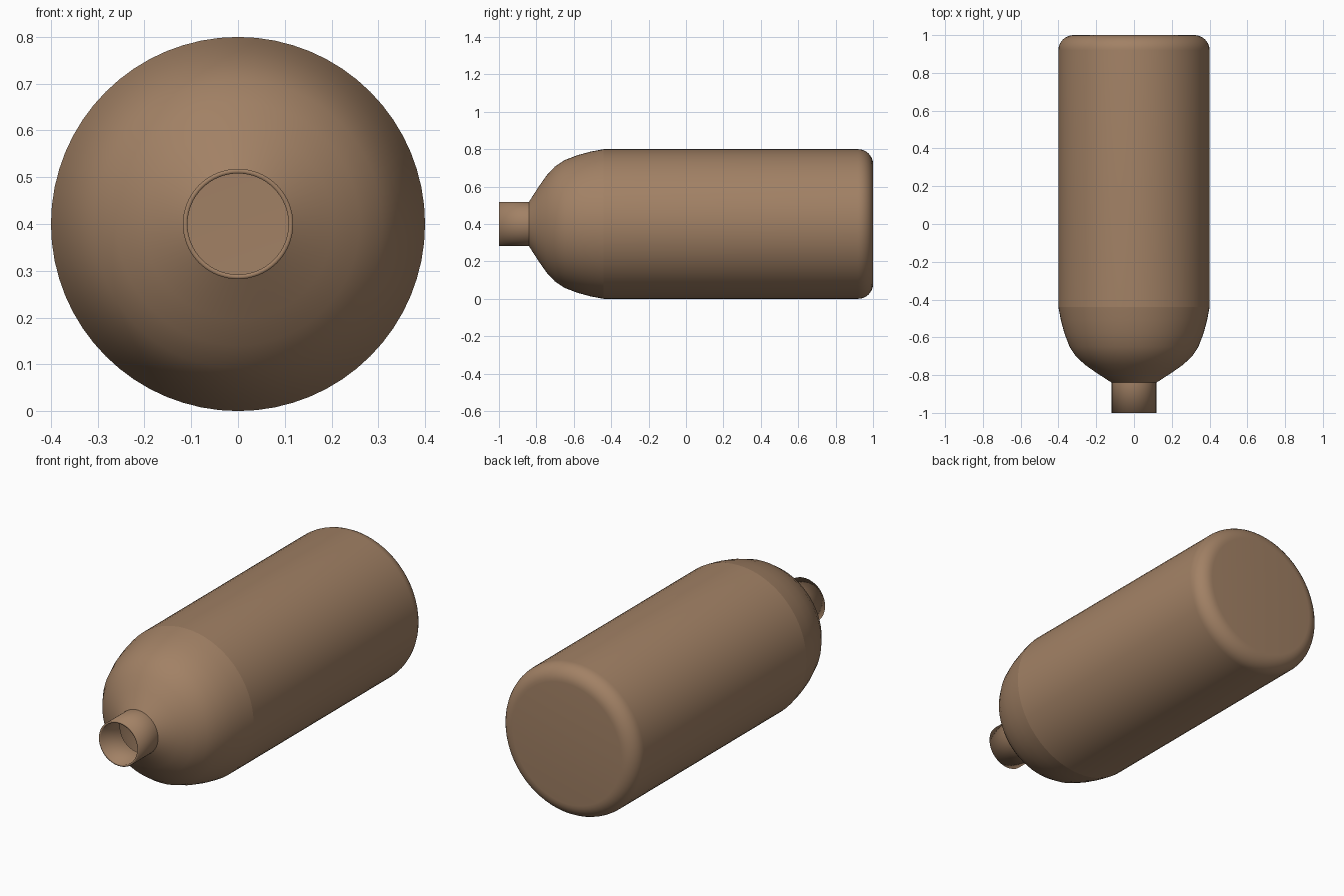
import bpy, bmesh, math
from mathutils import Vector

if "Cube" in bpy.data.objects:
    bpy.data.objects.remove(bpy.data.objects["Cube"])

AXIS_Z = 0.4      # height of the bottle's axis
SEGMENTS = 64

# Half profile from mouth to base: (position along y, radius)
neck = [(-1.0, 0.118), (-0.84, 0.118)]
shoulder = [(-0.785, 0.203), (-0.745, 0.260), (-0.70, 0.308), (-0.65, 0.341),
            (-0.58, 0.368), (-0.51, 0.387), (-0.44, 0.40)]
base = [(0.92 + 0.08 * math.sin(a), 0.32 + 0.08 * math.cos(a))
        for a in (math.radians(11.25 * i) for i in range(9))]
profile = neck + shoulder + base + [(1.0, 0.0)]

# Lathe the profile around the y axis
bm = bmesh.new()
verts = [bm.verts.new((r, y, 0)) for y, r in profile]
edges = [bm.edges.new(pair) for pair in zip(verts, verts[1:])]
bmesh.ops.spin(bm, geom=verts + edges, cent=(0, 0, 0), axis=(0, 1, 0),
               angle=math.tau, steps=SEGMENTS, use_duplicate=False)
bmesh.ops.remove_doubles(bm, verts=bm.verts, dist=0.0005)
bmesh.ops.recalc_face_normals(bm, faces=bm.faces)

# Make sure normals point outwards so the wall thickens inwards
probe = max(bm.faces, key=lambda f: f.calc_area())
mid = probe.calc_center_median()
if probe.normal.dot(Vector((mid.x, 0, mid.z))) < 0:
    bmesh.ops.reverse_faces(bm, faces=bm.faces)

mesh = bpy.data.meshes.new("bottle")
bm.to_mesh(mesh)
bm.free()
bottle = bpy.data.objects.new("bottle", mesh)
bottle.location.z = AXIS_Z
bpy.context.collection.objects.link(bottle)

# Smooth shading, with crisp seams at the neck and shoulder
bpy.context.view_layer.objects.active = bottle
bottle.select_set(True)
bpy.ops.object.shade_smooth_by_angle(angle=math.radians(30))
for e in mesh.edges:
    ys = [mesh.vertices[i].co.y for i in e.vertices]
    if any(all(abs(y - seam) < 0.001 for y in ys) for seam in (-0.84, -0.44)):
        e.use_edge_sharp = True

# Thin hollow wall with an open mouth
wall = bottle.modifiers.new("wall", "SOLIDIFY")
wall.thickness = 0.01
wall.offset = -1

# Brown finish
brown = bpy.data.materials.new("brown")
brown.diffuse_color = (0.36, 0.22, 0.13, 1)
brown.use_nodes = True
brown.node_tree.nodes["Principled BSDF"].inputs["Base Color"].default_value = brown.diffuse_color
mesh.materials.append(brown)
